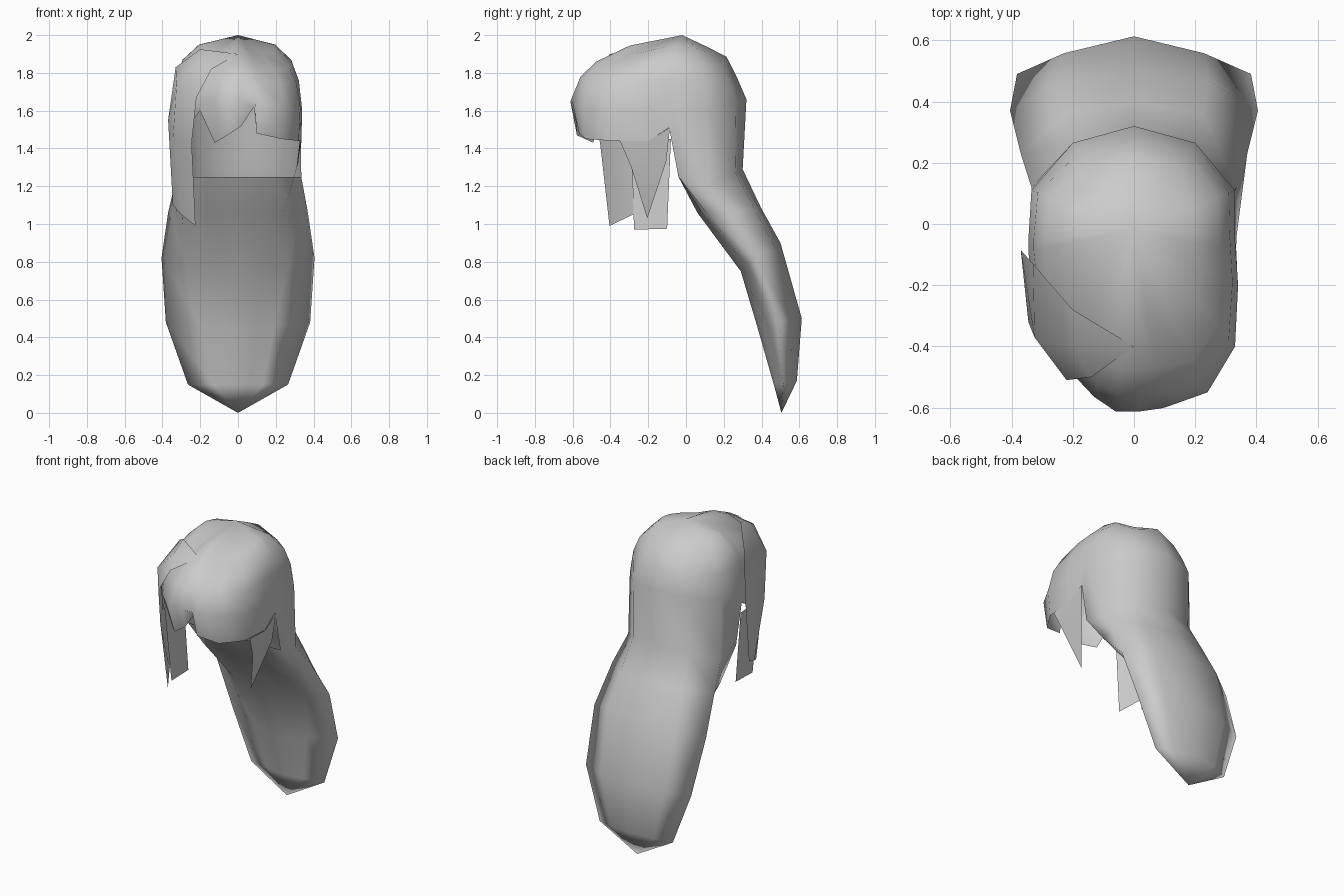
import bpy, bmesh, math
from mathutils import Vector

if "Cube" in bpy.data.objects:
    bpy.data.objects.remove(bpy.data.objects["Cube"])

grey = bpy.data.materials.new("hair_grey")
grey.diffuse_color = (0.6, 0.6, 0.6, 1)
grey.use_nodes = True
grey.node_tree.nodes["Principled BSDF"].inputs["Base Color"].default_value = grey.diffuse_color


def finish(name, bm, angle):
    bmesh.ops.remove_doubles(bm, verts=bm.verts, dist=0.0005)
    me = bpy.data.meshes.new(name)
    bm.to_mesh(me)
    bm.free()
    ob = bpy.data.objects.new(name, me)
    bpy.context.collection.objects.link(ob)
    me.materials.append(grey)
    bpy.ops.object.select_all(action='DESELECT')
    ob.select_set(True)
    bpy.context.view_layer.objects.active = ob
    bpy.ops.object.shade_smooth_by_angle(angle=math.radians(angle))
    return ob


def face(bm, pts):
    clean = [p for i, p in enumerate(pts) if (Vector(p) - Vector(pts[i - 1])).length > 1e-4]
    if len(clean) > 2:
        bm.faces.new([bm.verts.new(p) for p in clean])


def strip(bm, a, b, closed=False):
    n = len(a)
    for i in range(n if closed else n - 1):
        j = (i + 1) % n
        face(bm, [a[i], a[j], b[j], b[i]])


# Tail cross-sections, tapering from a tube to a sharp-rimmed lens:
# front y,z / rim half width,y,z / back y,z / flank spread, flank depth, shoulder depth
SECTIONS = [
    (-.04, 1.25, .335, .12, 1.21, .30, 1.29, 1.0, .0, .22),
    (.06, 1.06, .37, .23, 1.06, .395, 1.09, .88, .28, .2),
    (.29, .75, .405, .37, .82, .50, .90, .65, .42, .25),
    (.385, .43, .382, .49, .48, .613, .50, .5, .52, .45),
    (.465, .15, .265, .515, .15, .587, .17, .5, .5, .42),
]


def tail_ring(fy, fz, w, ry, rz, by, bz, fu, fk, sk):
    def P(u, y, z, k):
        return (u * w, y + (ry - y) * k, z + (rz - z) * k)
    back = [P(fu, fy, fz, fk), P(1, ry, rz, 0), P(.6, by, bz, sk), P(0, by, bz, 0),
            P(-.6, by, bz, sk), P(-1, ry, rz, 0), P(-fu, fy, fz, fk)]
    front = [P(-.5 * fu, fy, fz, .48 * fk), P(0, fy, fz, 0), P(.5 * fu, fy, fz, .48 * fk)]
    return back, front


rings = [tail_ring(*s) for s in SECTIONS]

# Cap plan: rear columns meet the tail, front columns carry a fringe height
REAR = [(.33, -.05), (.33, .11), (.2, .265), (0, .32), (-.2, .265), (-.335, .11), (-.345, -.05)]
FRONT = [(-.345, -.09, 1.51), (-.335, -.2, 1.45), (-.32, -.34, 1.45), (-.21, -.48, 1.6),
         (-.13, -.565, 1.43), (-.06, -.612, 1.47), (.02, -.612, 1.52), (.09, -.602, 1.62),
         (.105, -.598, 1.48), (.24, -.55, 1.45), (.33, -.4, 1.44), (.34, -.2, 1.44), (.333, -.09, 1.51)]
ROWS = {  # spread and height down the front, side and back
    'f': [(.47, 1.945), (.77, 1.86), (.91, 1.78), (1, 1.65), (.94, 1.49)],
    's': [(.6, 1.95), (.85, 1.87), (.95, 1.77), (1, 1.6), (.99, 1.45)],
    'b': [(.4, 1.936), (.69, 1.885), (.86, 1.77), (1, 1.66), (1, 1.3)],
}
CY = -.02


def column_point(x, y, r):
    d = Vector((x / .33, (y - CY) / (.34 if y > CY else .59))).normalized()
    t = d.y * d.y
    a, b = ROWS['s'][r], ROWS['b' if d.y > 0 else 'f'][r]
    s, z = (a[k] * (1 - t) + b[k] * t for k in (0, 1))
    corner = (.035 if d.y > 0 else .05, .05, .035, 0, 0)[r]   # flattened corners
    return [x * s, CY + (y - CY) * s, z - corner * 4 * t * (1 - t)]


cap = []
for i, (x, y) in enumerate(REAR):
    cap.append([column_point(x, y, r) for r in range(4)] + [rings[0][0][i]])
for x, y, hem in FRONT:
    col = [column_point(x, y, r) for r in range(5)]
    col[3][2] = max(col[3][2], hem + .02)
    col[4][2] = hem
    if hem == 1.43:          # fringe tip curls in towards the face
        col[4][1] = -.49
    cap.append(col)

# Cap and hollow tail in one smooth shell
bm = bmesh.new()
for i, c in enumerate(cap):
    n = cap[(i + 1) % len(cap)]
    face(bm, [(0, CY, 2), c[0], n[0]])
    for r in range(4):
        face(bm, [c[r], c[r + 1], n[r + 1], n[r]])
for (b0, f0), (b1, f1) in zip(rings, rings[1:]):
    strip(bm, b0 + f0, b1 + f1, closed=True)
last = rings[-1][0] + rings[-1][1]
for i in range(len(last)):
    face(bm, [last[i], (0, .505, 0), last[(i + 1) % len(last)]])
bmesh.ops.remove_doubles(bm, verts=bm.verts, dist=0.0005)
bmesh.ops.recalc_face_normals(bm, faces=bm.faces)
finish("hair_shell", bm, 180)

# Swept lock lying over the left side of the cap, hanging to a slanted end
bm = bmesh.new()
sweep = [
    [(0, -.4, 1.9)] * 3,
    [(-.14, -.5, 1.82), (-.19, -.4, 1.875), (-.2, -.28, 1.925)],
    [(-.22, -.51, 1.67), (-.325, -.37, 1.74), (-.33, -.13, 1.83)],
    [(-.245, -.455, 1.43), (-.345, -.32, 1.45), (-.37, -.085, 1.55)],
    [(-.225, -.405, .99), (-.3, -.28, 1.05), (-.345, -.16, 1.1)],
]
for a, b in zip(sweep, sweep[1:]):
    strip(bm, a, b)
bmesh.ops.remove_doubles(bm, verts=bm.verts, dist=0.0005)
bmesh.ops.recalc_face_normals(bm, faces=bm.faces)
finish("swept_lock", bm, 180)

# Hanging locks beside the face
bm = bmesh.new()
face(bm, [(-.33, -.29, 1.45), (-.29, -.275, .97), (-.29, -.1, .975), (-.34, -.08, 1.45)])
finish("left_lock", bm, 60)

bm = bmesh.new()
face(bm, [(.33, -.35, 1.44), (.31, -.29, 1.3), (.32, -.105, 1.33), (.335, -.085, 1.51), (.337, -.2, 1.44)])
face(bm, [(.31, -.29, 1.3), (.235, -.205, 1.03), (.32, -.105, 1.33)])
finish("right_lock", bm, 60)
